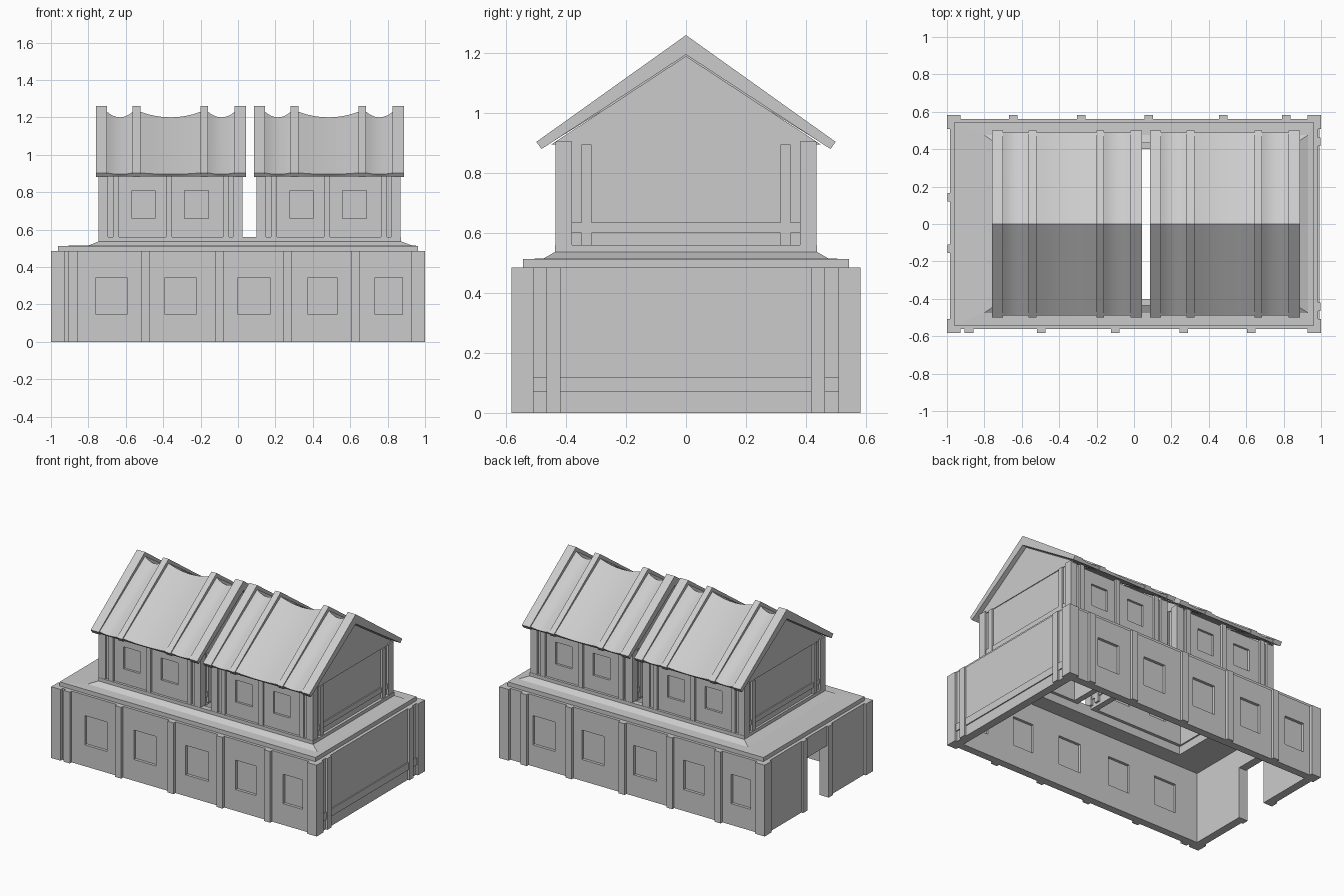
import bpy, bmesh, math

if "Cube" in bpy.data.objects:
    bpy.data.objects.remove(bpy.data.objects["Cube"])


def loft(name, rings):
    """Skin a list of equal-length point rings and cap both ends."""
    bm = bmesh.new()
    rows = [[bm.verts.new(p) for p in r] for r in rings]
    n = len(rows[0])
    for a, b in zip(rows, rows[1:]):
        for i in range(n):
            j = (i + 1) % n
            bm.faces.new((a[i], a[j], b[j], b[i]))
    bm.faces.new(rows[0])
    bm.faces.new(rows[-1])
    bmesh.ops.recalc_face_normals(bm, faces=bm.faces)
    me = bpy.data.meshes.new(name)
    bm.to_mesh(me)
    bm.free()
    ob = bpy.data.objects.new(name, me)
    bpy.context.collection.objects.link(ob)
    return ob


def rect(x0, x1, y0, y1, z):
    return [(x0, y0, z), (x1, y0, z), (x1, y1, z), (x0, y1, z)]


def box(name, x0, x1, y0, y1, z0, z1):
    return loft(name, [rect(x0, x1, y0, y1, z0), rect(x0, x1, y0, y1, z1)])


def prism(name, pts, x0, x1):
    return loft(name, [[(x, y, z) for y, z in pts] for x in (x0, x1)])


def cut(ob, cutters):
    """Subtract the cutters, bake the result and delete them."""
    for c in cutters:
        c.hide_render = True
        m = ob.modifiers.new("cut", 'BOOLEAN')
        m.operation, m.solver, m.object = 'DIFFERENCE', 'EXACT', c
    bpy.context.view_layer.update()
    dg = bpy.context.evaluated_depsgraph_get()
    me = bpy.data.meshes.new_from_object(ob.evaluated_get(dg))
    ob.modifiers.clear()
    ob.data = me
    for c in cutters:
        bpy.data.objects.remove(c)


# ---------- lower storey: hollow walls, windows, doorway ----------
H = 0.485
WX, WY, IX, IY = 0.985, 0.562, 0.93, 0.51
windows = [(-0.76, -0.593), (-0.39, -0.225), (0.0, 0.17), (0.375, 0.53), (0.733, 0.88)]
walls = box("lower_walls", -WX, WX, -WY, WY, 0, H)
cutters = [box("cutter", -IX, IX, -IY, IY, -0.1, 0.6),
           box("cutter", -1.1, -0.9, -0.11, 0.12, -0.1, 0.35)]
for x0, x1 in windows:
    for s in (1, -1):                      # back is the front turned half round
        a, b = sorted((x0 * s, x1 * s))
        ya, yb = sorted((-0.48 * s, -0.6 * s))
        cutters.append(box("cutter", a, b, ya, yb, 0.145, 0.345))
        ya, yb = sorted((-0.528 * s, -0.543 * s))
        box("lower_window_pane", a - .003, b + .003, ya, yb, 0.142, 0.348)
cut(walls, cutters)

# corner posts
for sx in (-1, 1):
    for sy in (-1, 1):
        xa, xb = sorted((sx, sx * 0.928))
        ya, yb = sorted((sy * 0.582, sy * 0.508))
        box("lower_corner_post", xa, xb, ya, yb, 0, H)
# wall posts, front and back
for x in (-0.882, -0.495, -0.1, 0.267, 0.627):
    box("front_wall_post", x - .023, x + .023, -0.582, -0.55, 0, H)
for x in (-0.645, -0.282, 0.078, 0.478, 0.815):
    box("back_wall_post", x - .023, x + .023, 0.55, 0.582, 0, H)
# end posts, door posts, low rail
for y in (-0.442, 0.44):
    box("end_wall_post", 0.97, 0.998, y - .023, y + .023, 0, H)
for y in (-0.133, 0.143):
    box("door_post", -0.998, -0.955, y - .023, y + .023, 0, H)
box("end_wall_rail", 0.97, 0.992, -0.51, 0.51, 0.07, 0.12)

# ---------- ledge with stepped base and open middle ----------
ledge = loft("ledge", [
    rect(-0.963, 0.963, -0.543, 0.543, H),
    rect(-0.963, 0.963, -0.543, 0.543, 0.513),
    rect(-0.80, 0.93, -0.475, 0.475, 0.515),
    rect(-0.745, 0.872, -0.437, 0.437, 0.537),
    rect(-0.745, 0.872, -0.437, 0.437, 0.56)])
cut(ledge, [box("cutter", -0.70, 0.83, -0.4, 0.4, 0.4, 0.7)])


# ---------- upper house, built twice ----------
def roof_ring(x, d):
    """Roof cross-section whose ridge has sunk by d."""
    e = 0.911 - 0.25 * d
    return [(x, -0.49, e), (x, 0, 1.26 - d), (x, 0.49, e),
            (x, 0.478, 0.884), (x, 0, 1.18), (x, -0.478, 0.884)]


def house(o):
    B, T = 0.56, 0.895
    shell = box("upper_walls", o - 0.73, o + 0.008, -0.42, 0.42, B - .02, T)
    cs = [box("cutter", o - 0.69, o - 0.032, -0.38, 0.38, 0.4, 1.0)]
    for x0, x1 in ((-0.568, -0.443), (-0.285, -0.158)):
        for s in (-1, 1):
            # back windows mirror the front ones about the house middle
            a, b = (x0, x1) if s < 0 else (-0.724 - x1, -0.724 - x0)
            ya, yb = sorted((s * 0.35, s * 0.46))
            cs.append(box("cutter", o + a, o + b, ya, yb, 0.66, 0.81))
            ya, yb = sorted((s * 0.393, s * 0.405))
            box("upper_window_pane", o + a - .003, o + b + .003, ya, yb, 0.657, 0.813)
    cut(shell, cs)
    # gable triangles
    for x0, x1 in ((-0.735, -0.70), (-0.022, 0.013)):
        prism("gable", [(-0.45, T), (0.45, T), (0, 1.19)], o + x0, o + x1)
    # corner posts, wall posts, end posts and rails
    for sy in (-1, 1):
        ya, yb = sorted((sy * 0.38, sy * 0.435))
        for x0, x1 in ((-0.745, -0.695), (-0.028, 0.023)):
            box("upper_corner_post", o + x0, o + x1, ya, yb, B, T + .01)
        ya, yb = sorted((sy * 0.41, sy * 0.435))
        for x in (-0.653, -0.37, -0.065):
            c = x if sy < 0 else -0.724 - x
            box("upper_wall_post", o + c - .016, o + c + .016, ya, yb, B, T + .01)
        ya, yb = sorted((sy * 0.315, sy * 0.348))
        for x0, x1 in ((-0.743, -0.72), (0.0, 0.021)):
            box("upper_end_post", o + x0, o + x1, ya, yb, B, T)
    for x0, x1 in ((-0.738, -0.72), (0.0, 0.016)):
        box("upper_end_rail", o + x0, o + x1, -0.39, 0.39, 0.60, 0.635)
    # roof ribs
    ribs = [(-0.76, -0.70), (-0.563, -0.522), (-0.20, -0.16), (-0.018, 0.042)]
    prof = [(-0.499, 0.904), (0, 1.26), (0.499, 0.904),
            (0.482, 0.88), (0, 1.195), (-0.482, 0.88)]
    for x0, x1 in ribs:
        prism("roof_rib", prof, o + x0, o + x1)
    # sagging roof covering between ribs
    for (_, a), (b, _) in zip(ribs, ribs[1:]):
        n = 8
        rings = []
        for i in range(n + 1):
            t = i / n
            d = 0.06 - 0.03 * (2 * t - 1) ** 2
            rings.append(roof_ring(o + a + (b - a) * t, d))
        sheet = loft("roof_covering", rings)
        bpy.ops.object.select_all(action='DESELECT')
        sheet.select_set(True)
        bpy.context.view_layer.objects.active = sheet
        bpy.ops.object.shade_smooth_by_angle(angle=math.radians(25))


house(0.0)
house(0.845)
